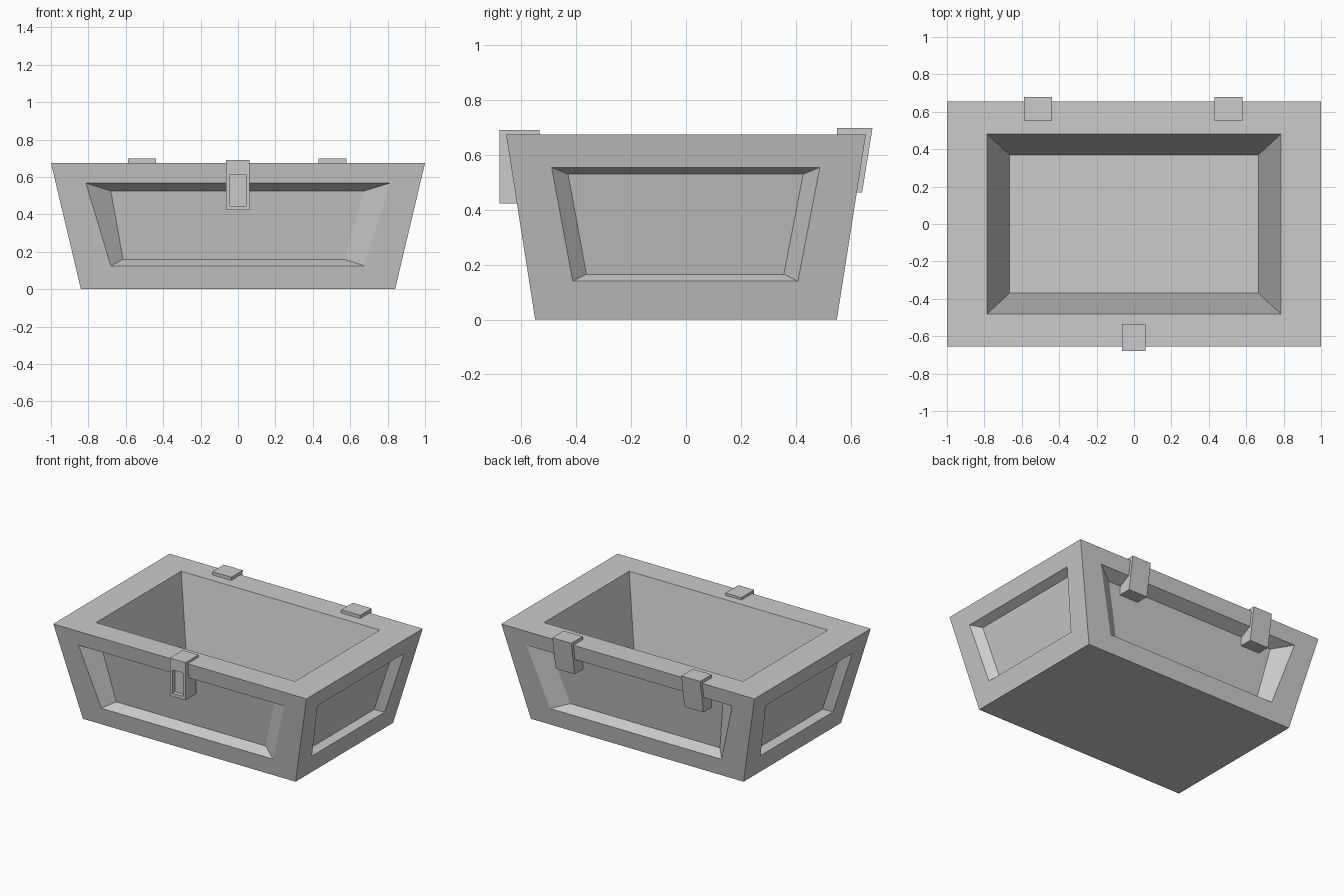
import bpy
import bmesh

if "Cube" in bpy.data.objects:
    bpy.data.objects.remove(bpy.data.objects["Cube"], do_unlink=True)

grey = bpy.data.materials.new("plain grey")
grey.use_nodes = True
grey.diffuse_color = (0.6, 0.6, 0.6, 1)
grey.node_tree.nodes["Principled BSDF"].inputs["Base Color"].default_value = (0.6, 0.6, 0.6, 1)


def finish(bm, name):
    bmesh.ops.remove_doubles(bm, verts=bm.verts[:], dist=0.0005)
    bmesh.ops.recalc_face_normals(bm, faces=bm.faces[:])
    mesh = bpy.data.meshes.new(name)
    bm.to_mesh(mesh)
    bm.free()
    mesh.materials.append(grey)
    obj = bpy.data.objects.new(name, mesh)
    bpy.context.collection.objects.link(obj)
    return obj


def bridge_rings(bm, rings, cap=True):
    """Join successive four-corner rings with quads, closing the last one."""
    loops = [[bm.verts.new(p) for p in ring] for ring in rings]
    for a, b in zip(loops, loops[1:]):
        for i in range(4):
            j = (i + 1) % 4
            bm.faces.new((a[i], a[j], b[j], b[i]))
    if cap:
        bm.faces.new(loops[-1])


def rect(hx, hy, z):
    return [(-hx, -hy, z), (hx, -hy, z), (hx, hy, z), (-hx, hy, z)]


HEIGHT = 0.675
BASE_X, BASE_Y, TOP_X, TOP_Y = 0.84, 0.55, 1.0, 0.656


def wall_x(z):
    return BASE_X + (TOP_X - BASE_X) * z / HEIGHT


def wall_y(z):
    return BASE_Y + (TOP_Y - BASE_Y) * z / HEIGHT


# Tapered tray body: floor, rim with cavity, and four recessed panels
bm = bmesh.new()
bridge_rings(bm, [rect(BASE_X, BASE_Y, 0)])
bridge_rings(bm, [rect(TOP_X, TOP_Y, HEIGHT), rect(0.785, 0.48, HEIGHT),
                  rect(0.665, 0.37, 0.12)])
for s in (-1, 1):
    # Each corner is (position along wall, outward distance, height)
    long_rings = [
        [(-BASE_X, BASE_Y, 0), (BASE_X, BASE_Y, 0),
         (TOP_X, TOP_Y, HEIGHT), (-TOP_X, TOP_Y, HEIGHT)],
        [(-0.68, wall_y(0.125), 0.125), (0.675, wall_y(0.125), 0.125),
         (0.813, wall_y(0.567), 0.567), (-0.813, wall_y(0.567), 0.567)],
        [(-0.615, 0.495, 0.16), (0.567, 0.495, 0.16),
         (0.675, 0.555, 0.525), (-0.68, 0.555, 0.525)]]
    bridge_rings(bm, [[(a, s * d, z) for a, d, z in r] for r in long_rings])
    short_rings = [
        [(-BASE_Y, BASE_X, 0), (BASE_Y, BASE_X, 0),
         (TOP_Y, TOP_X, HEIGHT), (-TOP_Y, TOP_X, HEIGHT)],
        [(-0.413, wall_x(0.14), 0.14), (0.408, wall_x(0.14), 0.14),
         (0.488, wall_x(0.555), 0.555), (-0.49, wall_x(0.555), 0.555)],
        [(-0.363, 0.825, 0.165), (0.357, 0.825, 0.165),
         (0.427, 0.91, 0.53), (-0.43, 0.91, 0.53)]]
    bridge_rings(bm, [[(s * d, a, z) for a, d, z in r] for r in short_rings])
finish(bm, "tray_body")


def hook(name, x0, x1, profile):
    """Extrude a side profile of (y, z) points across x."""
    bm = bmesh.new()
    face = bm.faces.new([bm.verts.new((x0, y, z)) for y, z in profile])
    ext = bmesh.ops.extrude_face_region(bm, geom=[face])
    new = [v for v in ext["geom"] if isinstance(v, bmesh.types.BMVert)]
    bmesh.ops.translate(bm, verts=new, vec=(x1 - x0, 0, 0))
    # Close the starting side if the extrusion removed it
    if not any(all(abs(v.co.x - x0) < 1e-5 for v in f.verts) for f in bm.faces):
        bm.faces.new([v for v in bm.verts if abs(v.co.x - x0) < 1e-5])
    return finish(bm, name)


# Two hinge plates hooked over the back rim
hinge_profile = [(0.55, 0.67), (0.55, 0.698), (0.68, 0.698),
                 (0.642, 0.463), (0.55, 0.463)]
hook("left_hinge", 0.43, 0.58, hinge_profile)
hook("right_hinge", -0.588, -0.438, hinge_profile)

# Front latch with a sunken slot
latch = hook("latch", -0.063, 0.062,
             [(-0.535, 0.67), (-0.535, 0.692), (-0.68, 0.692),
              (-0.68, 0.423), (-0.565, 0.423), (-0.565, 0.67)])
bm = bmesh.new()
bm.from_mesh(latch.data)
bm.faces.ensure_lookup_table()
front = min(bm.faces, key=lambda f: f.calc_center_median().y)
corners = [v for v in front.verts]
bmesh.ops.inset_individual(bm, faces=[front], thickness=0.028)
for v in front.verts:
    v.co.z = 0.612 if v.co.z > 0.55 else 0.445
ext = bmesh.ops.extrude_face_region(bm, geom=[front])
new = [v for v in ext["geom"] if isinstance(v, bmesh.types.BMVert)]
bmesh.ops.translate(bm, verts=new, vec=(0, 0.03, 0))
if front.is_valid:
    bmesh.ops.delete(bm, geom=[front], context="FACES_ONLY")
bm.to_mesh(latch.data)
bm.free()
